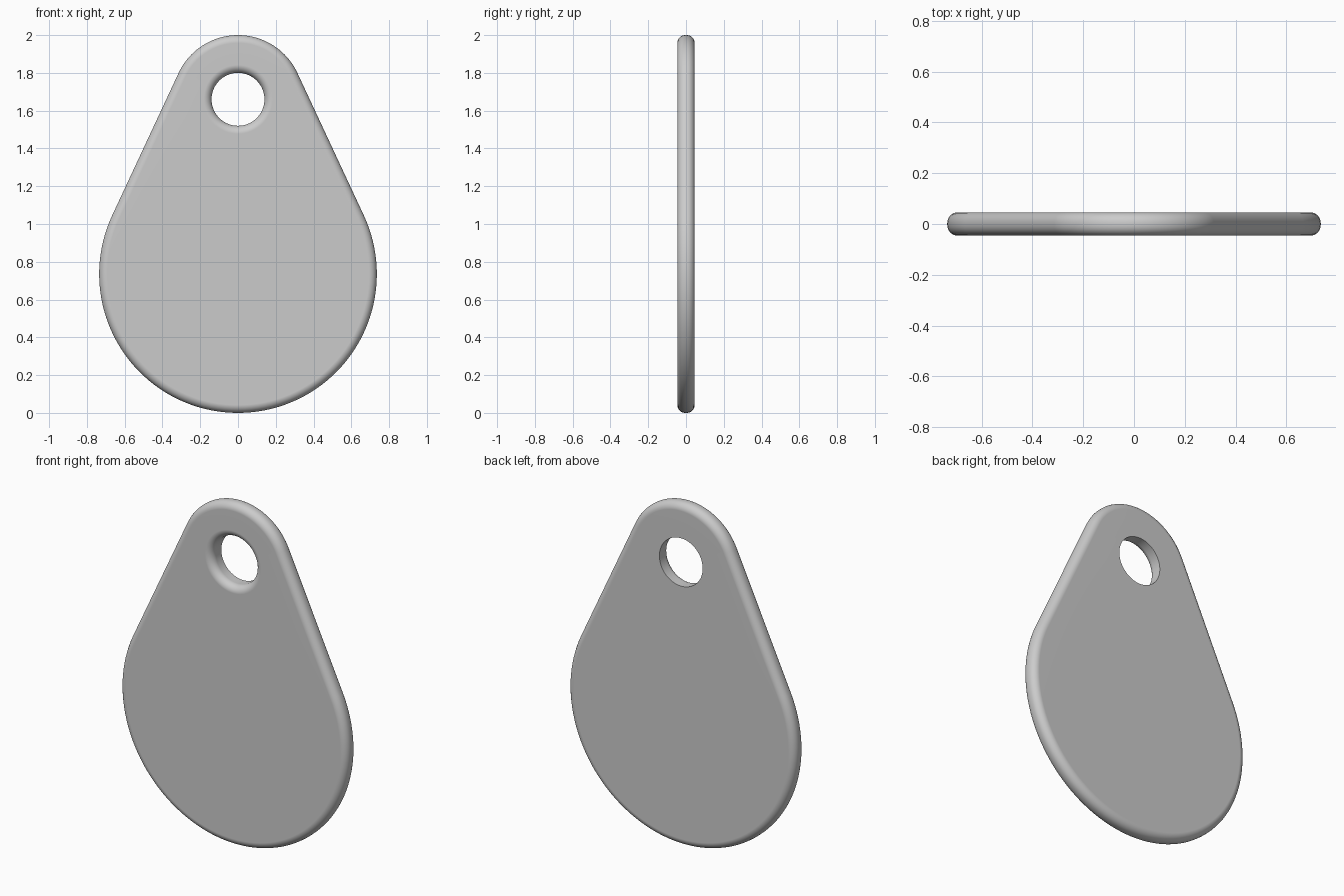
import bpy, bmesh
from math import pi, sin, cos, asin

if "Cube" in bpy.data.objects:
    bpy.data.objects.remove(bpy.data.objects["Cube"])

# Overall sizes
T = 0.046                      # half thickness
FILLET = 0.042                 # edge rounding
R_LOW, Z_LOW = 0.735, 0.735    # big bottom circle
R_TOP, Z_TOP = 0.347, 1.653    # small top circle
R_HOLE, Z_HOLE = 0.14, 1.66
STEPS = 8                      # segments per quarter round

# Normal directions: top arc, then bottom arc, joined by tangent lines
a = asin((R_LOW - R_TOP) / (Z_TOP - Z_LOW))
N_TOP, N_LOW = 40, 80
rays = [(a + (pi - 2 * a) * i / N_TOP, True) for i in range(N_TOP + 1)]
rays += [(pi - a + (pi + 2 * a) * i / N_LOW, False) for i in range(N_LOW + 1)]


def outline(inset, y):
    """Teardrop outline shrunk by inset."""
    return [((r - inset) * cos(t), y, z + (r - inset) * sin(t))
            for t, top in rays
            for r, z in [(R_TOP, Z_TOP) if top else (R_LOW, Z_LOW)]]


def hole(radius, y):
    return [(radius * cos(t), y, Z_HOLE + radius * sin(t)) for t, _ in rays]


quarter = [pi / 2 * i / STEPS for i in range(STEPS + 1)]
rings = []
# Back face to outer rim, rounded on both sides
for q in quarter:
    rings.append(outline(FILLET * (1 - sin(q)), T - FILLET * (1 - cos(q))))
for q in reversed(quarter):
    rings.append(outline(FILLET * (1 - sin(q)), -T + FILLET * (1 - cos(q))))
# Front face into the hole: rounded lip, then straight wall with sharp back edge
for q in quarter:
    rings.append(hole(R_HOLE + FILLET * (1 - sin(q)), -T + FILLET * (1 - cos(q))))
rings.append(hole(R_HOLE, T))

# Skin the rings into one closed body
bm = bmesh.new()
loops = [[bm.verts.new(p) for p in ring] for ring in rings]
n = len(rays)
for k, low in enumerate(loops):
    high = loops[(k + 1) % len(loops)]
    for i in range(n):
        j = (i + 1) % n
        bm.faces.new((low[i], low[j], high[j], high[i]))
bmesh.ops.remove_doubles(bm, verts=bm.verts, dist=1e-5)
bmesh.ops.recalc_face_normals(bm, faces=bm.faces)

mesh = bpy.data.meshes.new("tag_plate")
bm.to_mesh(mesh)
bm.free()
tag = bpy.data.objects.new("tag_plate", mesh)
bpy.context.collection.objects.link(tag)

# Smooth rounded edges, keep flat faces clean
bpy.context.view_layer.objects.active = tag
tag.select_set(True)
bpy.ops.object.shade_smooth_by_angle(angle=pi / 6)
weighted = tag.modifiers.new("flat_face_normals", 'WEIGHTED_NORMAL')
weighted.keep_sharp = True
